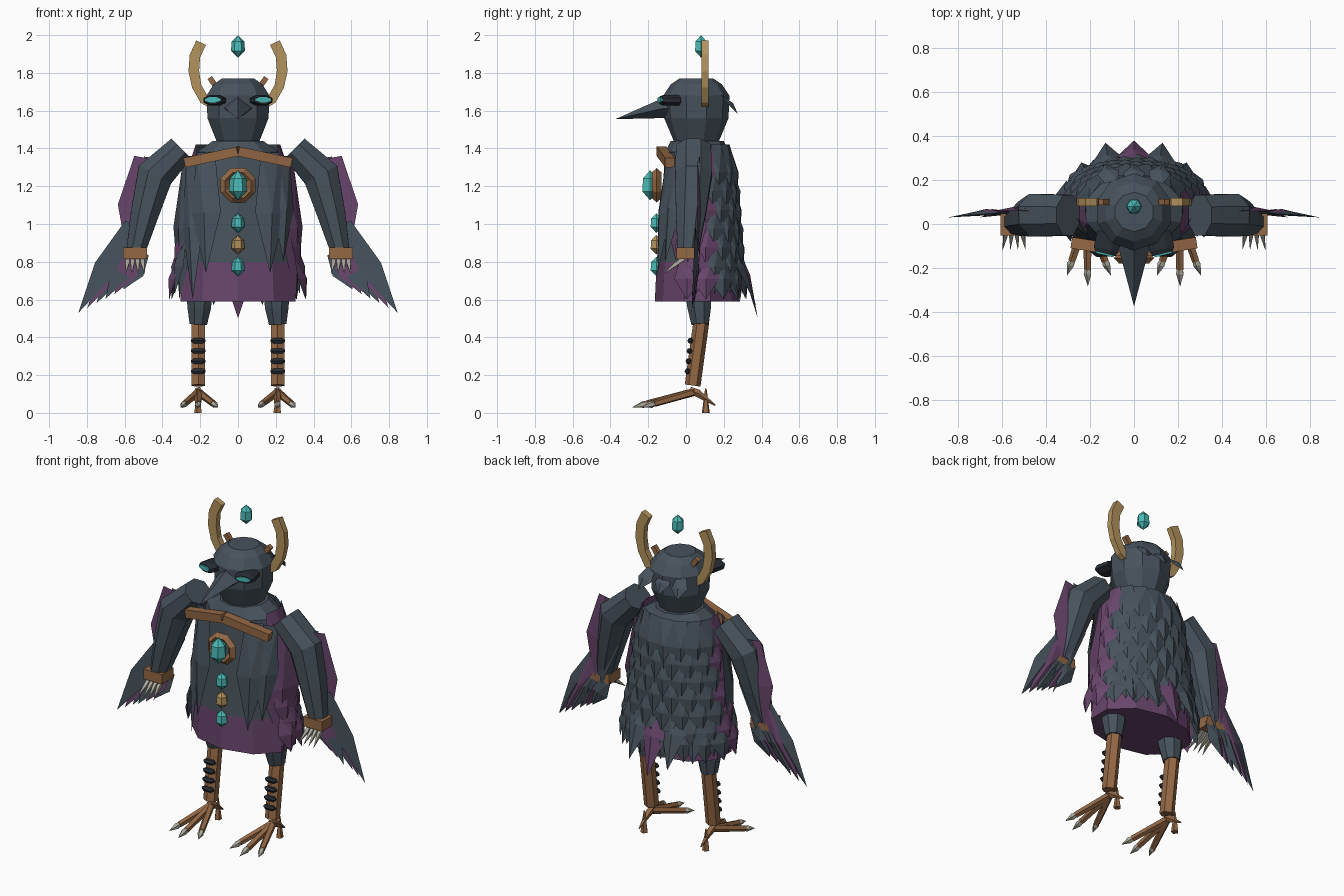
import bpy, bmesh, math
from mathutils import Vector

if "Cube" in bpy.data.objects:
    bpy.data.objects.remove(bpy.data.objects["Cube"])


def material(name, rgb):
    m = bpy.data.materials.new(name)
    m.use_nodes = True
    m.diffuse_color = (*rgb, 1)
    m.node_tree.nodes["Principled BSDF"].inputs["Base Color"].default_value = (*rgb, 1)
    return m


SLATE = material("slate feather", (.062, .085, .107))
PURPLE = material("purple feather", (.14, .06, .15))
BROWN = material("brown leather", (.30, .14, .06))
GOLD = material("old gold", (.45, .29, .11))
TEAL = material("teal crystal", (.07, .50, .48))
DARK = material("dark metal", (.02, .026, .034))
BONE = material("pale claw", (.42, .40, .33))


def finish(name, bm, *mats):
    bmesh.ops.remove_doubles(bm, verts=bm.verts, dist=.0005)
    bmesh.ops.recalc_face_normals(bm, faces=bm.faces)
    me = bpy.data.meshes.new(name)
    bm.to_mesh(me)
    bm.free()
    for m in mats:
        me.materials.append(m)
    ob = bpy.data.objects.new(name, me)
    bpy.context.collection.objects.link(ob)
    return ob


def tube(name, path, radii, sides, mat, ref=(0, 1, 0), turn=.5):
    """Sweep a polygon section along a path; each radius is a number or a pair."""
    bm = bmesh.new()
    pts = [Vector(p) for p in path]
    rings = []
    for i, p in enumerate(pts):
        t = (pts[min(i + 1, len(pts) - 1)] - pts[max(i - 1, 0)]).normalized()
        u = Vector(ref).cross(t).normalized()
        v = t.cross(u)
        a, b = radii[i] if isinstance(radii[i], tuple) else (radii[i], radii[i])
        angles = [math.tau * (k + turn) / sides for k in range(sides)]
        rings.append([bm.verts.new(p + u * a * math.cos(w) + v * b * math.sin(w)) for w in angles])
    for r, q in zip(rings, rings[1:]):
        for k in range(sides):
            n = (k + 1) % sides
            bm.faces.new((r[k], r[n], q[n], q[k]))
    bm.faces.new(rings[0])
    bm.faces.new(rings[-1])
    return finish(name, bm, mat)


def feather(bm, base, tip, normal, width, index=0, ridge=.02):
    """Add one folded, pointed feather."""
    base, tip, n = Vector(base), Vector(tip), Vector(normal).normalized()
    side = n.cross(tip - base).normalized() * width / 2
    mid = base.lerp(tip, .5)
    root_l, root_r = bm.verts.new(base - side * .6), bm.verts.new(base + side * .6)
    mid_l, mid_r = bm.verts.new(mid - side), bm.verts.new(mid + side)
    crest, end = bm.verts.new(mid + n * ridge), bm.verts.new(tip)
    for f in ((root_l, root_r, crest), (root_l, crest, mid_l), (root_r, mid_r, crest),
              (mid_l, crest, end), (mid_r, end, crest), (root_r, root_l, mid_l, end, mid_r)):
        bm.faces.new(f).material_index = index


def gem(name, y, z, r, h, mat):
    tube(name, [(0, y, z + h * k) for k in (-1, -.4, .45, 1)], [0, r, r * .9, 0], 6, mat, turn=0)


# Robe: slate above, purple hem
robe = tube("robe", [(0, .06, z) for z in (.59, .8, 1.1, 1.38, 1.44)],
            [(.32, .225), (.31, .215), (.285, .19), (.23, .17), (.14, .14)], 10, SLATE)
robe.data.materials.append(PURPLE)
for f in robe.data.polygons:
    f.material_index = int(f.center.z < .8)

# Layered plumage over the back and flanks
bm = bmesh.new()
for row in range(7):
    z = 1.42 - row * .1
    rx, ry = .22 + row * .016, .165 + row * .008
    for k in range(10):
        deg = -12 + 22 * k + 11 * (row % 2)
        a = math.radians(deg)
        out = Vector((math.cos(a), math.sin(a), 0))
        base = (out.x * rx, .06 + out.y * ry, z)
        tip = (out.x * (rx + .05), .06 + out.y * (ry + .05), max(z - .29, .6))
        feather(bm, base, tip, out, .15, int(deg < 15 or 172 < deg < 192), .03)
# Flank panels and breast plumes
for s in (-1, 1):
    feather(bm, (s * .25, .01, 1.36), (s * .31, .0, .6), (s, -.6, 0), .24, int(s > 0), .04)
    feather(bm, (s * .17, -.08, 1.38), (s * .17, -.15, .74), (s * .4, -1, 0), .17, 0, .03)
    feather(bm, (s * .24, -.03, 1.36), (s * .24, -.11, .7 + .1 * s), (s * .8, -1, 0), .14, 0, .03)
# Tail
for x, y, z, c in ((0, .38, .5, 1), (-.13, .37, .57, 0), (.13, .37, .57, 0), (-.24, .28, .6, 0), (.24, .28, .6, 0)):
    feather(bm, (x * .8, .24 - abs(x) * .3, .95), (x, y, z), (x, 1, .2), .15, c, .03)
finish("plumage", bm, SLATE, PURPLE)

# Head, beak and crest
tube("head", [(0, .055, z) for z in (1.40, 1.44, 1.56, 1.68, 1.74, 1.77)],
     [.12, .12, .17, .175, .135, .09], 10, SLATE)
tube("beak", [(0, -.07, 1.615), (0, -.13, 1.61), (0, -.375, 1.555)],
     [(.08, .075), (.065, .05), 0], 4, SLATE, ref=(0, 0, 1), turn=0)
bm = bmesh.new()
for x in (-.13, 0, .13):
    feather(bm, (x * .8, .19, 1.68), (x, .275, 1.58), (x, 1, .6), .1)
finish("crest", bm, SLATE)

# Crystals, brooch and collar
gem("halo_crystal", .08, 1.94, .037, .06, TEAL)
gem("brooch_crystal", -.19, 1.205, .048, .08, TEAL)
for i, z in enumerate((1.005, .89, .775)):
    gem("button_crystal", -.157, z, .035, .052, GOLD if i == 1 else TEAL)
bpy.ops.mesh.primitive_torus_add(major_segments=8, minor_segments=4, major_radius=.074,
                                 minor_radius=.025, location=(0, -.155, 1.205),
                                 rotation=(math.pi / 2, math.pi / 8, 0))
brooch = bpy.context.object
brooch.name = "brooch_ring"
brooch.data.materials.append(BROWN)

for s, tag in ((1, "left"), (-1, "right")):
    def limb(part, path, radii, sides, mat, **kw):
        tube(tag + "_" + part, [(s * x, y, z) for x, y, z in path], radii, sides, mat, **kw)

    limb("collar", [(0, -.13, 1.385), (.28, -.085, 1.325)], [.036, .036], 4, BROWN)

    # Horn and small head spike
    limb("horn", [(.11, .1, 1.62), (.18, .1, 1.66), (.219, .1, 1.73), (.234, .1, 1.81),
                  (.228, .1, 1.89), (.195, .1, 1.96)],
         [(.036, .026)] * 3 + [(.04, .026)] * 3, 4, GOLD)
    limb("head_spike", [(.09, .1, 1.69), (.15, .1, 1.775)], [.02, .02], 4, BROWN)

    # Goggle with a glowing slit
    limb("goggle", [(.11, -.04, 1.655), (.127, -.115, 1.655), (.132, -.135, 1.655)],
         [(.062, .03), (.062, .03), (.05, .022)], 8, DARK, ref=(0, 0, 1))
    limb("goggle_glow", [(.132, -.134, 1.658), (.134, -.142, 1.658)],
         [(.045, .015)] * 2, 8, TEAL, ref=(0, 0, 1))

    # Arm, cuff and hand claws
    limb("arm", [(.30, .04, 1.40), (.44, .04, 1.26), (.495, .025, 1.05), (.54, .01, .86)],
         [(.08, .1), (.105, .105), (.08, .085), (.055, .06)], 8, SLATE)
    limb("cuff", [(.545, .005, .815), (.545, .005, .875)], [(.09, .08)] * 2, 4, BROWN)
    for k in range(4):
        x = .505 + k * .027
        limb("hand_claw", [(x, -.01, .82), (x, -.05, .79), (x + (k - 1.5) * .008, -.12, .735)],
             [.014, .014, 0], 4, BONE)

    # Wing blades
    bm = bmesh.new()
    feather(bm, (s * .49, .06, 1.35), (s * .585, .06, .82), (0, 1, 0), .2, 1)
    feather(bm, (s * .45, .07, 1.35), (s * .53, .07, .8), (0, 1, 0), .16, 0)
    for k in range(6):
        feather(bm, (s * (.565 - .012 * k), .05 + .008 * (k % 2), 1.0 - .03 * k),
                (s * (.845 - .048 * k), .03 + .008 * (k % 3), .53 + .025 * k),
                (0, 1, 0), .12, int(k % 3 == 1))
    finish(tag + "_wing", bm, SLATE, PURPLE)

    # Leg with shin bands
    limb("thigh", [(.205, .06, .68), (.205, .07, .56), (.21, .075, .47)], [.075, .068, .05], 8, SLATE)
    limb("shin", [(.21, .08, .475), (.21, .035, .145)], [.042, .042], 6, BROWN)
    for k in range(4):
        z, y = .22 + k * .054, .008 + k * .005
        limb("shin_band", [(.172, y, z), (.185, y, z), (.235, y, z), (.248, y, z)],
             [.007, .016, .016, .007], 6, DARK)

    # Foot: three clawed toes, a hind toe and a heel spur
    ankle = Vector((.21, .04, .11))
    for x, y in ((.105, -.235), (.21, -.285), (.305, -.235)):
        tip = Vector((x, y, .03))
        joint = ankle.lerp(tip, .76)
        limb("toe", [ankle, joint], [.022, .018], 5, BROWN, ref=(0, 0, 1))
        limb("toe_claw", [joint, ankle.lerp(tip, .82), tip], [.015, .019, 0], 5, BONE, ref=(0, 0, 1))
    limb("hind_toe", [(.21, .02, .12), (.21, .06, .105), (.21, .155, .04)],
         [.02, .022, .004], 5, BROWN, ref=(0, 0, 1))
    limb("heel_spur", [(.21, .105, 0), (.21, .105, .13)], [.022, .004], 5, BROWN)
